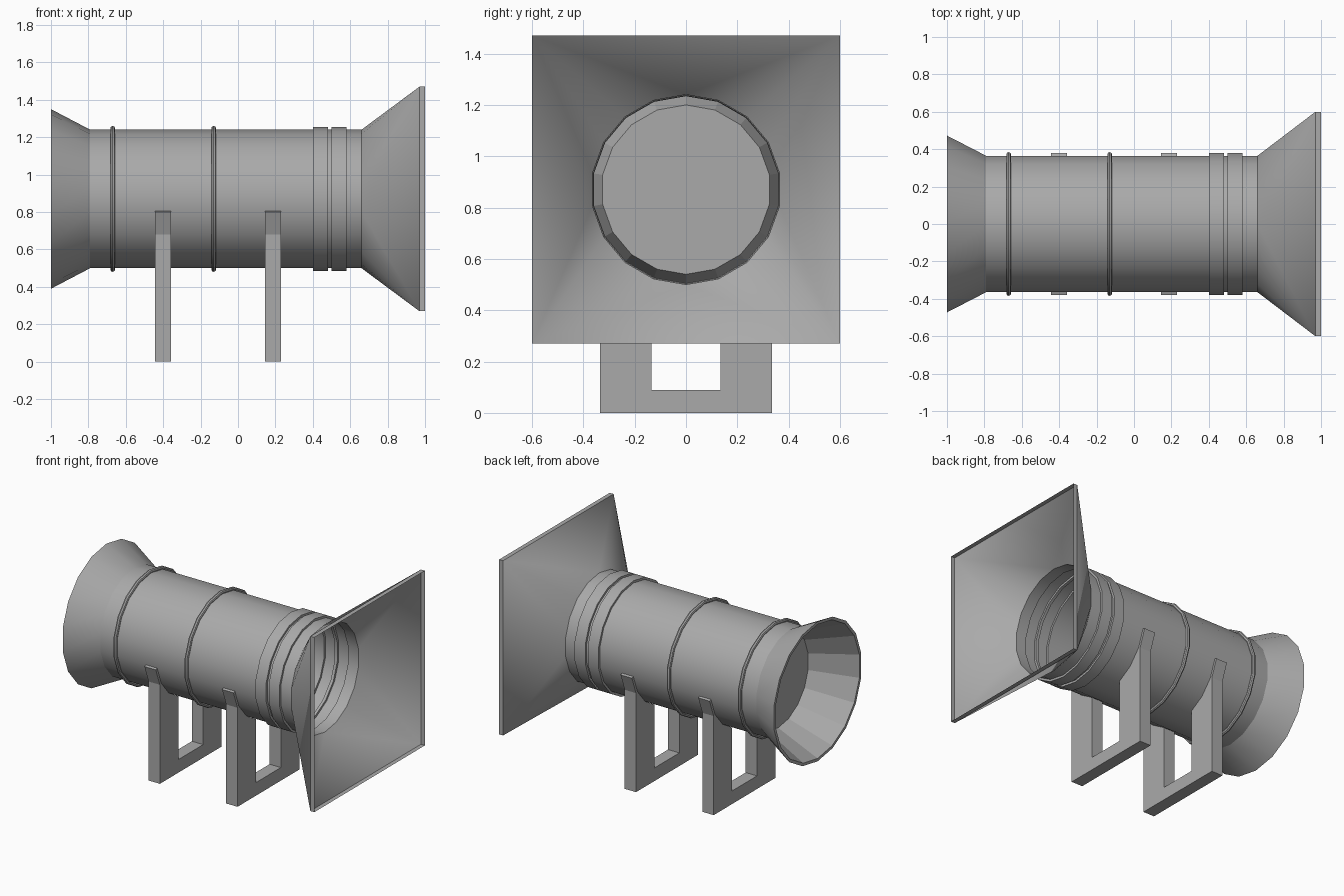
import bpy, bmesh, math

SIDES = 18
AXIS_Z = 0.87
R = 0.37

if "Cube" in bpy.data.objects:
    bpy.data.objects.remove(bpy.data.objects["Cube"], do_unlink=True)

grey = bpy.data.materials.new("metal grey")
colour = (0.4, 0.4, 0.4, 1)
grey.diffuse_color = colour
grey.use_nodes = True
grey.node_tree.nodes["Principled BSDF"].inputs["Base Color"].default_value = colour


def finish(bm, name, smooth=False, closed=True):
    if closed:
        bmesh.ops.recalc_face_normals(bm, faces=bm.faces)
    mesh = bpy.data.meshes.new(name)
    bm.to_mesh(mesh)
    bm.free()
    mesh.materials.append(grey)
    obj = bpy.data.objects.new(name, mesh)
    bpy.context.collection.objects.link(obj)
    if smooth:
        bpy.ops.object.select_all(action='DESELECT')
        obj.select_set(True)
        bpy.context.view_layer.objects.active = obj
        bpy.ops.object.shade_smooth_by_angle(angle=math.radians(25))
    return obj


def ring_verts(bm, x, r):
    angles = [2 * math.pi * i / SIDES for i in range(SIDES)]
    return [bm.verts.new((x, r * math.sin(a), AXIS_Z + r * math.cos(a))) for a in angles]


def lathe(name, profile, smooth=True, cap_end=False, loop=False):
    """Spin (x, radius) points about the tunnel axis, outward normals."""
    bm = bmesh.new()
    rings = [ring_verts(bm, x, r) for x, r in profile]
    pairs = list(zip(rings, rings[1:])) + ([(rings[-1], rings[0])] if loop else [])
    for a, b in pairs:
        for i in range(SIDES):
            j = (i + 1) % SIDES
            bm.faces.new((a[i], a[j], b[j], b[i]))
    if cap_end:
        bm.faces.new(rings[-1])
    return finish(bm, name, smooth, closed=loop or cap_end)


# Main tube with two raised bands near the outlet
B = 0.385
lathe("tube", [(-0.79, R), (0.40, R), (0.40, B), (0.48, B), (0.48, R),
               (0.50, R), (0.50, B), (0.58, B), (0.58, R), (0.66, R)])

# Round intake: outer flare with rim, and the capped funnel inside
lathe("intake_flare", [(-1, 0.46), (-1, 0.48), (-0.79, R)])
lathe("intake_funnel", [(-1, 0.46), (-0.7, 0.33)], smooth=False, cap_end=True)

# Thin clamp rings
for name, x in (("intake_ring", -0.67), ("middle_ring", -0.13)):
    section = [(x + 0.013 * math.cos(k * math.pi / 4),
                0.377 + 0.013 * math.sin(k * math.pi / 4)) for k in range(8)]
    lathe(name, section, loop=True)

# Square outlet: round-to-square loft ending in a short straight lip
bm = bmesh.new()
H = 0.6
neck = ring_verts(bm, 0.66, R)
signs = ((1, 1), (1, -1), (-1, -1), (-1, 1))
mouth, lip = ([bm.verts.new((x, H * y, AXIS_Z + H * z)) for y, z in signs]
              for x in (0.97, 1.0))


def corner_of(i):
    """Corner belonging to the neck edge from i to i + 1, if any."""
    mid = (i + 0.5) * 360 / SIDES
    return int(mid // 90) % 4


for i in range(SIDES):
    j = (i + 1) % SIDES
    a, b = neck[i], neck[j]
    if abs(b.co.z + a.co.z - 2 * AXIS_Z) < 0.001:
        # Straight side edge spans from the upper to the lower corner
        upper, lower = (mouth[0], mouth[1]) if a.co.y > 0 else (mouth[2], mouth[3])
        bm.faces.new((a, b, lower, upper))
    else:
        bm.faces.new((a, b, mouth[corner_of(i)]))
bm.faces.new((neck[0], mouth[0], mouth[3]))
bm.faces.new((neck[SIDES // 2], mouth[2], mouth[1]))
for k in range(4):
    n = (k + 1) % 4
    bm.faces.new((mouth[k], mouth[n], lip[n], lip[k]))
finish(bm, "outlet_hood", smooth=True)

# Cradle stands: U-shaped profile whose arms hug the tube
half = [(0.135, 0.09), (0.135, 0.525)]
half += [(R * math.sin(math.radians(d)), AXIS_Z + R * math.cos(math.radians(d)))
         for d in (140, 120, 100)]
half += [(0.38, 0.80), (0.335, 0.68), (0.335, 0)]
outline = half + [(-y, z) for y, z in reversed(half)]
for name, x in (("intake_stand", -0.402), ("outlet_stand", 0.188)):
    bm = bmesh.new()
    face = bm.faces.new([bm.verts.new((x - 0.043, y, z)) for y, z in outline])
    side = bmesh.ops.extrude_face_region(bm, geom=[face])["geom"]
    bmesh.ops.translate(bm, vec=(0.086, 0, 0),
                        verts=[v for v in side if isinstance(v, bmesh.types.BMVert)])
    finish(bm, name)
